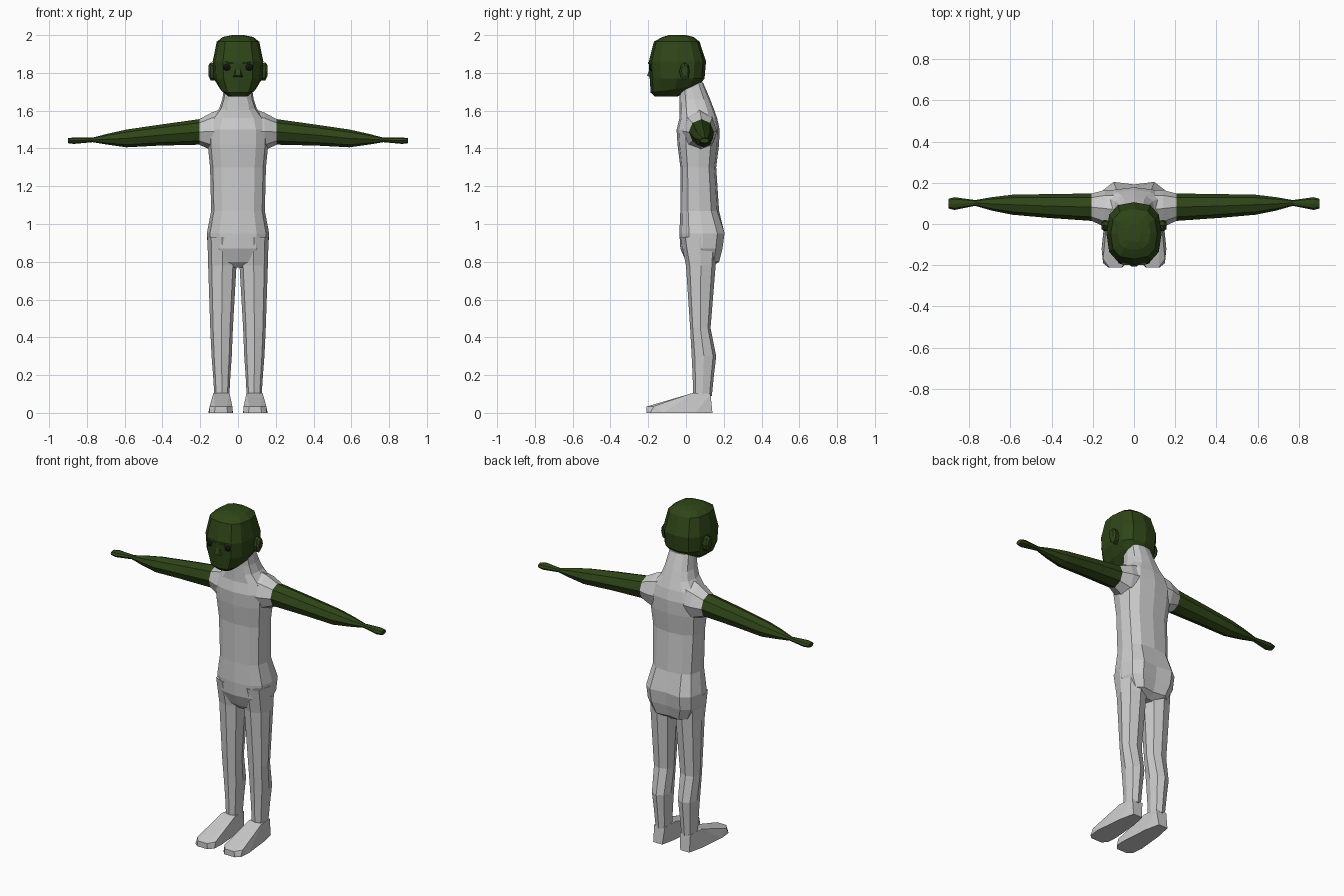
import bpy, bmesh
from math import cos, sin, pi

if "Cube" in bpy.data.objects:
    bpy.data.objects.remove(bpy.data.objects["Cube"])


def material(name, rgb):
    m = bpy.data.materials.new(name)
    m.diffuse_color = (*rgb, 1)
    m.use_nodes = True
    m.node_tree.nodes["Principled BSDF"].inputs["Base Color"].default_value = m.diffuse_color
    return m


GREEN = material("dark_green", (0.028, 0.06, 0.009))
DARK = material("near_black", (0.008, 0.009, 0.007))


def finish(name, bm, mat=None, mirror=False):
    bmesh.ops.recalc_face_normals(bm, faces=bm.faces)
    me = bpy.data.meshes.new(name)
    bm.to_mesh(me)
    bm.free()
    ob = bpy.data.objects.new(name, me)
    bpy.context.collection.objects.link(ob)
    if mat:
        me.materials.append(mat)
    if mirror:
        ob.modifiers.new("mirror", 'MIRROR').use_mirror_merge = False
    return ob


def loft(name, sections, axis='Z', n=8, power=1.0, mat=None, mirror=False):
    """Skin sections (t, u0, u1, v0, v1, dent, tilt) placed along an axis."""
    bm = bmesh.new()
    rings = []
    for s in sections:
        t, u0, u1, v0, v1, dent, tilt = (list(s) + [0, 0])[:7]
        ring = []
        for i in range(n):
            c, d = cos(2 * pi * i / n), sin(2 * pi * i / n)
            c = abs(c) ** power * (1 if c > 0 else -1)
            d = abs(d) ** power * (1 if d > 0 else -1)
            u = (u0 + u1) / 2 + c * (u1 - u0) / 2
            v = (v0 + v1) / 2 + d * (v1 - v0) / 2
            if i == n // 4:
                v -= dent
            h = t + tilt * d
            ring.append(bm.verts.new((u, v, h) if axis == 'Z' else (h, u, v)))
        rings.append(ring)
    for a, b in zip(rings, rings[1:]):
        for i in range(n):
            j = (i + 1) % n
            bm.faces.new((a[i], a[j], b[j], b[i]))
    bm.faces.new(rings[0])
    bm.faces.new(rings[-1])
    return finish(name, bm, mat, mirror)


def hull(name, points, mat=None, mirror=False):
    bm = bmesh.new()
    for p in points:
        bm.verts.new(p)
    bmesh.ops.convex_hull(bm, input=bm.verts)
    bmesh.ops.dissolve_limit(bm, angle_limit=0.03, verts=bm.verts, edges=bm.edges)
    return finish(name, bm, mat, mirror)


# torso and neck, with a cleft at the back of the pelvis
torso = [(.77, .05, .03, .13), (.80, .125, .0, .185, .02),
         (.87, .16, -.03, .205, .02), (.95, .165, -.035, .217, .025),
         (1.07, .142, -.03, .175), (1.30, .148, -.03, .16),
         (1.42, .16, -.045, .175), (1.50, .16, -.05, .178),
         (1.56, .14, -.035, .165), (1.61, .10, -.035, .147),
         (1.66, .083, -.035, .128), (1.75, .07, -.035, .09)]
loft("torso", [(s[0], -s[1], s[1], *s[2:]) for s in torso], n=12, power=.75)

# shoulders
loft("shoulder", [(.07, -.03, .165, 1.37, 1.615), (.14, -.015, .165, 1.39, 1.59),
                  (.205, .015, .148, 1.42, 1.555)], axis='X', mirror=True)

# arms with flattened hands
loft("arm", [(.205, .015, .148, 1.42, 1.555), (.42, .03, .145, 1.415, 1.525),
             (.59, .045, .142, 1.406, 1.50), (.69, .065, .13, 1.42, 1.478),
             (.77, .088, .116, 1.433, 1.457), (.87, .068, .13, 1.424, 1.458),
             (.90, .075, .122, 1.428, 1.454)],
     axis='X', mat=GREEN, mirror=True)

# legs
loft("leg", [(.93, .005, .162, -.03, .17), (.78, .008, .158, .0, .157),
             (.45, .027, .147, .022, .13), (.30, .033, .14, .03, .16),
             (.20, .04, .132, .035, .148), (.09, .046, .125, .038, .137)],
     power=.85, mirror=True)

# feet
foot = [(x, y, 0) for x, y in ((.06, .14), (.12, .14), (.04, .05), (.14, .05),
                               (.027, -.12), (.157, -.12), (.03, -.18),
                               (.15, -.19), (.055, -.21), (.125, -.21))]
foot += [(.06, -.21, .033), (.12, -.21, .033), (.03, -.17, .035), (.15, -.17, .035),
         (.045, .035, .105), (.13, .035, .105), (.05, .13, .1), (.12, .13, .1)]
hull("foot", foot, mirror=True)

# head: jaw up to crown
head = [(1.675, .05, -.165, -.045), (1.715, .095, -.187, .07, 0, .02),
        (1.77, .128, -.192, .098), (1.86, .134, -.197, .106),
        (1.965, .113, -.17, .072), (1.99, .08, -.125, .04), (2.0, .03, -.09, .0)]
loft("head", [(s[0], -s[1], s[1], *s[2:]) for s in head], n=12, power=.75, mat=GREEN)

# nose and brow
hull("nose", [(.01, -.185, 1.84), (-.01, -.185, 1.84), (.03, -.18, 1.775),
              (-.03, -.18, 1.775), (.015, -.206, 1.785), (-.015, -.206, 1.785)], GREEN)
hull("brow", [(x, y, z) for x in (-.085, .085) for y in (-.15, -.17)
              for z in (1.845, 1.86)] +
     [(x, -.2, z) for x in (-.05, .05) for z in (1.848, 1.858)], GREEN)

# ears
loft("ear", [(.115, -.03, .015, 1.76, 1.85), (.145, -.035, .02, 1.76, 1.855),
             (.157, -.025, .012, 1.785, 1.84)], axis='X', mat=GREEN, mirror=True)

# eyes
bm = bmesh.new()
bmesh.ops.create_uvsphere(bm, u_segments=8, v_segments=6, radius=.02)
for v in bm.verts:
    v.co.x *= 1.2
    v.co.x += .058
    v.co.y -= .176
    v.co.z += 1.83
finish("eye", bm, DARK, mirror=True)
